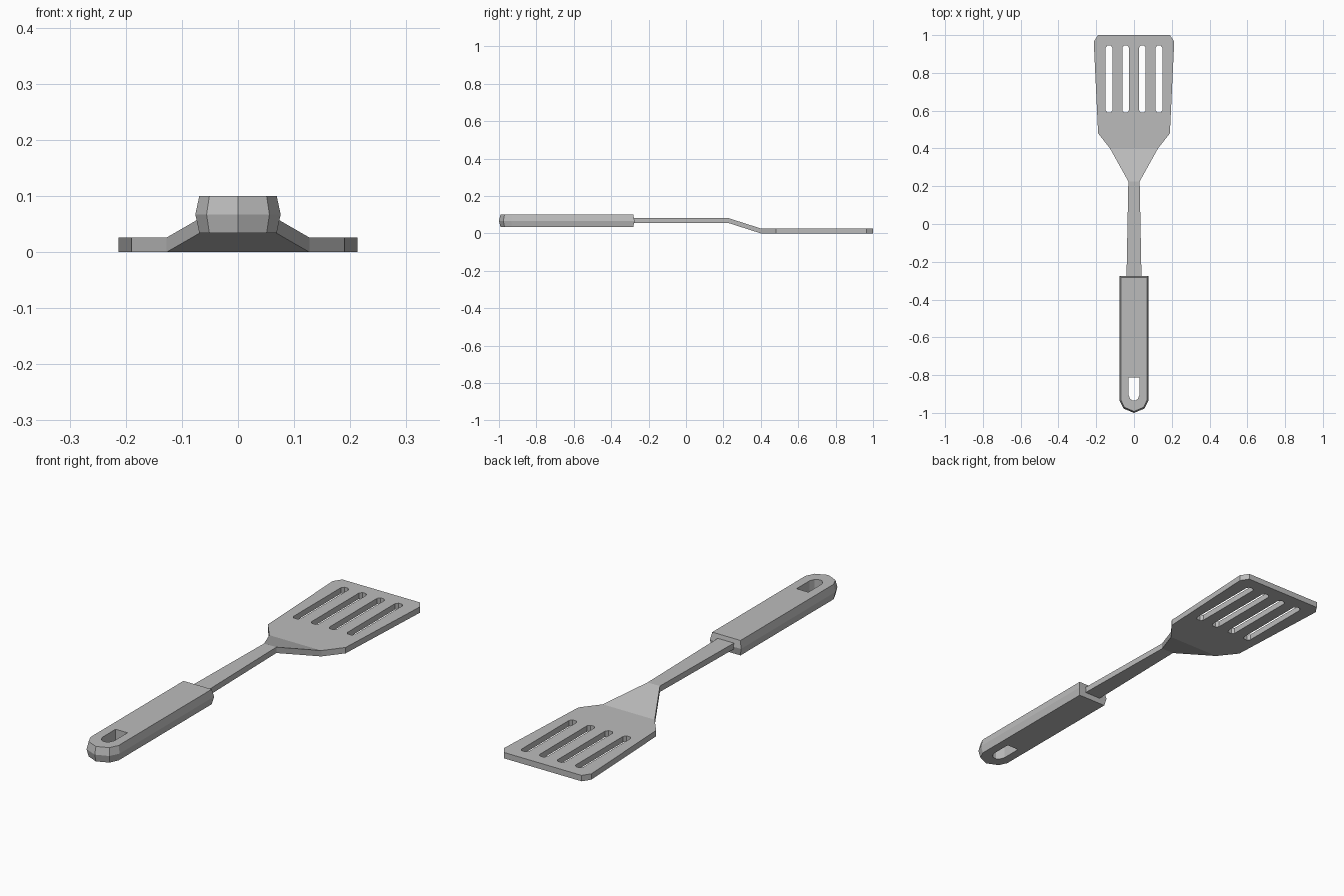
import bpy
import bmesh
from mathutils import Vector

cube = bpy.data.objects.get("Cube")
if cube:
    bpy.data.objects.remove(cube, do_unlink=True)

grey = bpy.data.materials.new("utensil_grey")
grey.use_nodes = True
colour = (0.5, 0.5, 0.5, 1)
grey.diffuse_color = colour
grey.node_tree.nodes["Principled BSDF"].inputs["Base Color"].default_value = colour


def loft(name, rings):
    """Solid skinned through equal-length rings, capped at both ends."""
    bm = bmesh.new()
    loops = [[bm.verts.new(p) for p in ring] for ring in rings]
    n = len(loops[0])
    for a, b in zip(loops, loops[1:]):
        for i in range(n):
            j = (i + 1) % n
            bm.faces.new((a[i], a[j], b[j], b[i]))
    bm.faces.new(loops[0][::-1])
    bm.faces.new(loops[-1])
    bmesh.ops.recalc_face_normals(bm, faces=bm.faces)
    mesh = bpy.data.meshes.new(name)
    bm.to_mesh(mesh)
    bm.free()
    mesh.materials.append(grey)
    obj = bpy.data.objects.new(name, mesh)
    bpy.context.collection.objects.link(obj)
    return obj


def mirrored(half):
    """Close a right-hand outline by mirroring it across x = 0."""
    return half + [(-x, y) for x, y in reversed(half) if x > 0]


def prism(name, outline, z0, z1):
    return loft(name, [[(x, y, z) for x, y in outline] for z in (z0, z1)])


def cut(target, cutter):
    mod = target.modifiers.new("cut", "BOOLEAN")
    mod.operation = "DIFFERENCE"
    mod.solver = "EXACT"
    mod.object = cutter
    cutter.hide_render = True
    bpy.context.view_layer.objects.active = target
    bpy.ops.object.modifier_apply(modifier=mod.name)
    bpy.data.objects.remove(cutter, do_unlink=True)


# Shaft, sloping neck and blade: (y, half width, underside height)
thick = 0.026
stations = [(-0.35, 0.041, 0.056), (0.225, 0.03, 0.056), (0.40, 0.127, 0),
            (0.48, 0.19, 0), (0.965, 0.213, 0), (1.0, 0.19, 0)]
blade = loft("blade_and_shaft", [
    [(-w, y, z), (w, y, z), (w, y, z + thick), (-w, y, z + thick)]
    for y, w, z in stations])

# Four slots with clipped corners
slot_half = [(0.009, 0.59), (0.018, 0.602), (0.018, 0.933), (0.009, 0.945)]
for cx in (-0.132, -0.044, 0.044, 0.132):
    outline = [(x + cx, y) for x, y in mirrored(slot_half)]
    cut(blade, prism("slot_cutter", outline, -0.1, 0.1))

# Grip: outline widest at mid height, tapering to top and bottom
grip_mid = [(0.076, -0.275), (0.076, -0.935), (0.056, -0.977), (0, -1.0)]
grip_rim = [(0.069, -0.282), (0.069, -0.932), (0.051, -0.970), (0, -0.992)]
grip = loft("handle_grip", [
    [(x, y, z) for x, y in mirrored(half)]
    for half, z in ((grip_rim, 0.034), (grip_mid, 0.067), (grip_rim, 0.10))])

# Hanging hole, square at the inner end and rounded at the outer end
hole_half = [(0.029, -0.813), (0.029, -0.905), (0.020, -0.926), (0.008, -0.934)]
cut(grip, prism("hole_cutter", mirrored(hole_half), -0.1, 0.2))
